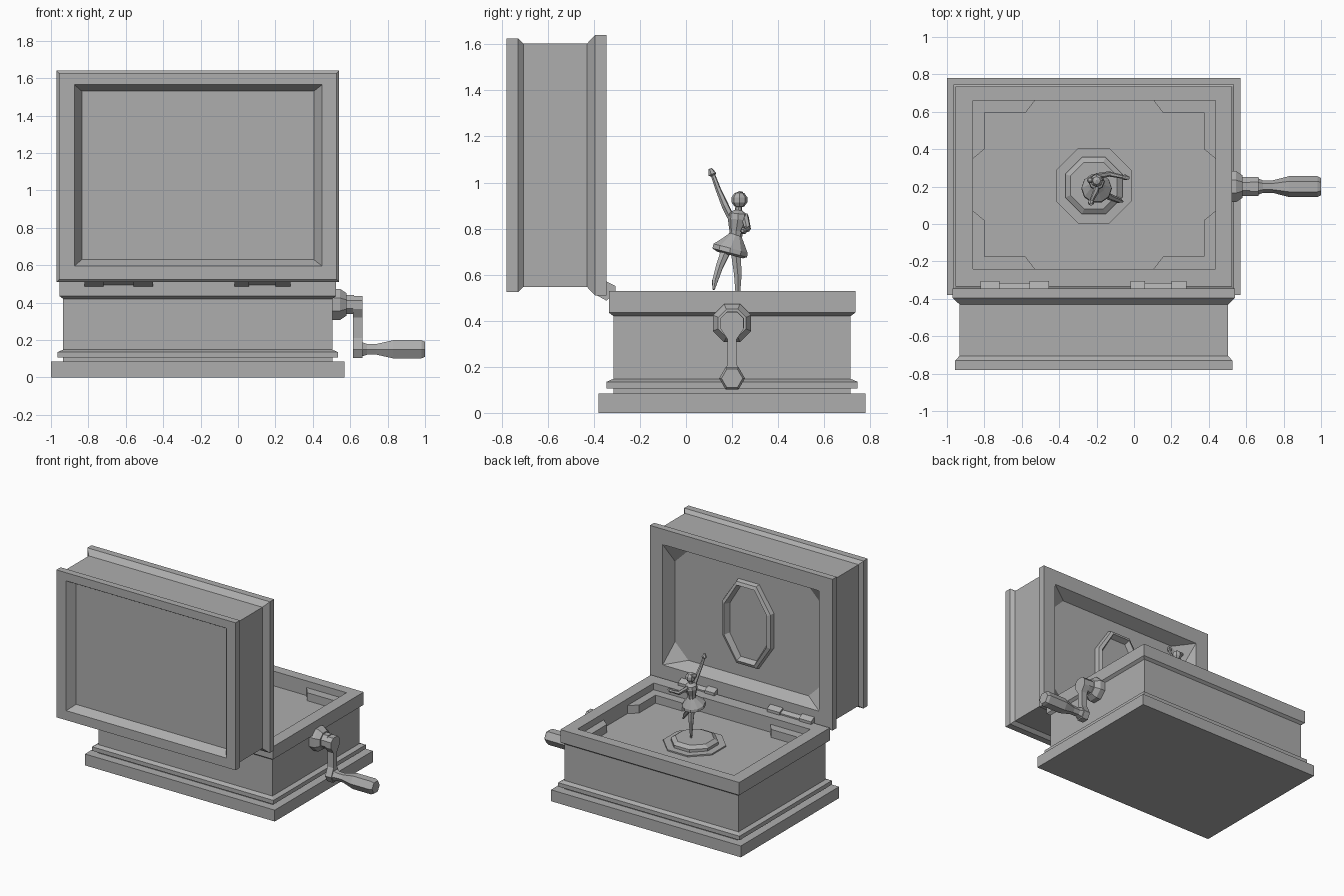
import bpy, bmesh
from math import pi, cos, sin
from mathutils import Vector

cube = bpy.data.objects.get("Cube")
if cube:
    bpy.data.objects.remove(cube, do_unlink=True)

GREY = (0.42, 0.42, 0.42, 1)
grey = bpy.data.materials.new("plain_grey")
grey.use_nodes = True
grey.diffuse_color = GREY
bsdf = next(n for n in grey.node_tree.nodes if n.type == 'BSDF_PRINCIPLED')
bsdf.inputs["Base Color"].default_value = GREY


def finish(name, bm):
    bmesh.ops.remove_doubles(bm, verts=bm.verts, dist=1e-5)
    bmesh.ops.recalc_face_normals(bm, faces=bm.faces)
    mesh = bpy.data.meshes.new(name)
    bm.to_mesh(mesh)
    bm.free()
    mesh.materials.append(grey)
    obj = bpy.data.objects.new(name, mesh)
    bpy.context.collection.objects.link(obj)
    return obj


def loft(name, loops, closed=False):
    """Skin a list of equal-length loops; cap the ends or join last to first."""
    bm = bmesh.new()
    rows = [[bm.verts.new(p) for p in loop] for loop in loops]
    pairs = list(zip(rows, rows[1:]))
    if closed:
        pairs.append((rows[-1], rows[0]))
    else:
        bm.faces.new(rows[0])
        bm.faces.new(rows[-1])
    n = len(rows[0])
    for a, b in pairs:
        for i in range(n):
            j = (i + 1) % n
            bm.faces.new((a[i], a[j], b[j], b[i]))
    return finish(name, bm)


def rect(u0, u1, v0, v1, cut=0):
    """Rectangle outline with its corners cut off (cut 0 keeps them square)."""
    return [(u0 + cut, v0), (u1 - cut, v0), (u1, v0 + cut), (u1, v1 - cut),
            (u1 - cut, v1), (u0 + cut, v1), (u0, v1 - cut), (u0, v0 + cut)]


def flat(outline, z):
    return [(u, v, z) for u, v in outline]


def upright(outline, y):
    return [(u, y, v) for u, v in outline]


def prism_x(name, outline, x0, x1):
    return loft(name, [[(x, u, v) for u, v in outline] for x in (x0, x1)])


def octagon(cx, cy, rx, ry):
    return [(cx + rx * cos(pi / 8 + i * pi / 4), cy + ry * sin(pi / 8 + i * pi / 4))
            for i in range(8)]


def tube(name, path, sides=6, turn=0):
    """Tapered limb or turned part: path holds (x, y, z, radius)."""
    pts = [Vector(p[:3]) for p in path]
    q = (pts[-1] - pts[0]).to_track_quat('Z', 'Y')
    loops = []
    for c, (*_, r) in zip(pts, path):
        angles = [turn + 2 * pi * i / sides for i in range(sides)]
        loops.append([c + q @ Vector((r * cos(a), r * sin(a), 0)) for a in angles])
    return loft(name, loops)


# Box: moulded outside, rim, and sunken tray in one skin
profile = [(0, 0), (.085, 0), (.085, .065), (.105, .065), (.105, .035), (.135, .035),
           (.148, .065), (.42, .065), (.435, .045), (.53, .045)]
loops = [flat(rect(-1 + d, .57 - d, -.38 + d, .78 - d), z) for z, d in profile]
TRAY = (-.86, .435, -.24, .66)
loops += [flat(rect(*TRAY), z) for z in (.53, .42)]
loft("box", loops)

# Tray corner brackets, mirrored to the four corners
cx, cy = (TRAY[0] + TRAY[1]) / 2, (TRAY[2] + TRAY[3]) / 2
hx, hy = (TRAY[1] - TRAY[0]) / 2, (TRAY[3] - TRAY[2]) / 2
bracket = [(0, 0), (.33, 0), (.28, .065), (.06, .065), (.06, .26), (0, .31)]
for sx, side in ((-1, "right"), (1, "left")):
    for sy, end in ((-1, "front"), (1, "back")):
        outline = [(cx + sx * (hx - u), cy + sy * (hy - v)) for u, v in bracket]
        loft(f"tray_bracket_{end}_{side}", [flat(outline, .42), flat(outline, .48)])

# Lid: front panel recess, frame, sides, rim, then the lining recess
loops = [upright(rect(-.835, .405, .63, 1.53), -.72),
         upright(rect(-.875, .45, .595, 1.565), -.78)]
for y, d in ((-.78, .014), (-.73, .014), (-.705, .037), (-.43, .037), (-.395, 0), (-.345, 0)):
    loops.append(upright(rect(-.97 + d, .54 - d, .51 + d, 1.64 - d), y))
loops.append(upright(rect(-.86, .435, .625, 1.525), -.345))
loops.append(upright(rect(-.82, .395, .665, 1.485, .11), -.435))
loft("lid", loops)

# Oval mirror frame inside the lid
loft("mirror_frame", [upright(octagon(-.215, 1.075, .225 - d, .34 - d), y)
                      for d, y in ((0, -.436), (.01, -.405), (.035, -.395), (.055, -.436))],
     closed=True)

# Hinges: two end knuckles and a slimmer middle
knuckle = [(-.39, .512), (-.345, .487), (-.305, .53), (-.305, .55), (-.345, .57)]
middle = [(-.375, .512), (-.345, .495), (-.315, .53), (-.315, .54), (-.345, .555)]
for side, (a, b, c, d) in {"right": (-.82, -.72, -.56, -.455),
                           "left": (-.02, .06, .2, .28)}.items():
    prism_x(f"hinge_{side}_outer", knuckle, a, b)
    prism_x(f"hinge_{side}_middle", middle, b, c)
    prism_x(f"hinge_{side}_inner", knuckle, c, d)

# Turntable: low plate and bevelled stand
PX, PY = -.215, .205
loft("turntable_plate", [flat(octagon(PX, PY, .218, .218), z) for z in (.42, .43)])
loft("turntable_stand", [flat(octagon(PX, PY, r, r), z)
                         for r, z in ((.165, .43), (.165, .45), (.135, .47))])

# Crank: hub, arm and grip
tube("crank_hub", [(x, .2, .39, r) for x, r in
                   ((.5, .09), (.545, .09), (.58, .065), (.58, .055), (.62, .055))], 8, pi / 8)
half = [(.025, .435), (.05, .41), (.05, .365), (.02, .32), (.02, .21), (.05, .15), (.026, .103)]
arm = [(.2 + u, z) for u, z in half] + [(.2 - u, z) for u, z in reversed(half)]
prism_x("crank_arm", arm, .615, .665)
tube("crank_grip", [(x, .2, .15, r) for x, r in
                    ((.66, .045), (.69, .033), (.74, .033), (.83, .056), (.98, .056), (1, .046))])

# Dancer, facing the crank side
DX = -.2
tube("dancer_standing_leg", [(DX, .225, .465, .007), (DX, .225, .52, .012),
                             (DX, .225, .6, .019), (DX, .215, .71, .025)])
tube("dancer_raised_leg", [(-.06, .12, .535, .005), (-.08, .125, .57, .014),
                           (-.13, .145, .635, .018), (-.18, .18, .72, .026)])
tube("dancer_skirt", [(DX, .192, .685, .06), (DX, .19, .695, .082), (DX, .193, .715, .08),
                      (DX, .207, .75, .048), (DX, .215, .775, .027)], 10)
tube("dancer_torso", [(DX, .215, .76, .028), (DX, .218, .79, .03), (DX, .225, .84, .044),
                      (DX, .225, .865, .04), (DX, .228, .88, .016), (DX, .23, .905, .014)], 8)
tube("dancer_raised_arm", [(DX, .195, .85, .016), (-.205, .17, .9, .016), (-.22, .14, .97, .012),
                           (-.23, .118, 1.03, .01), (-.23, .115, 1.035, .018), (-.23, .105, 1.06, .008)])
tube("dancer_upper_arm", [(DX, .255, .855, .017), (-.13, .268, .8, .014)])
tube("dancer_forearm", [(-.135, .268, .8, .014), (-.06, .252, .79, .01),
                        (-.05, .25, .79, .016), (-.025, .245, .79, .007)])

for name, centre, radius in (("dancer_head", (DX, .232, .925), .036),
                             ("dancer_hair_bun", (DX - .035, .235, .945), .018)):
    bm = bmesh.new()
    bmesh.ops.create_uvsphere(bm, u_segments=8, v_segments=5, radius=radius)
    finish(name, bm).location = centre
